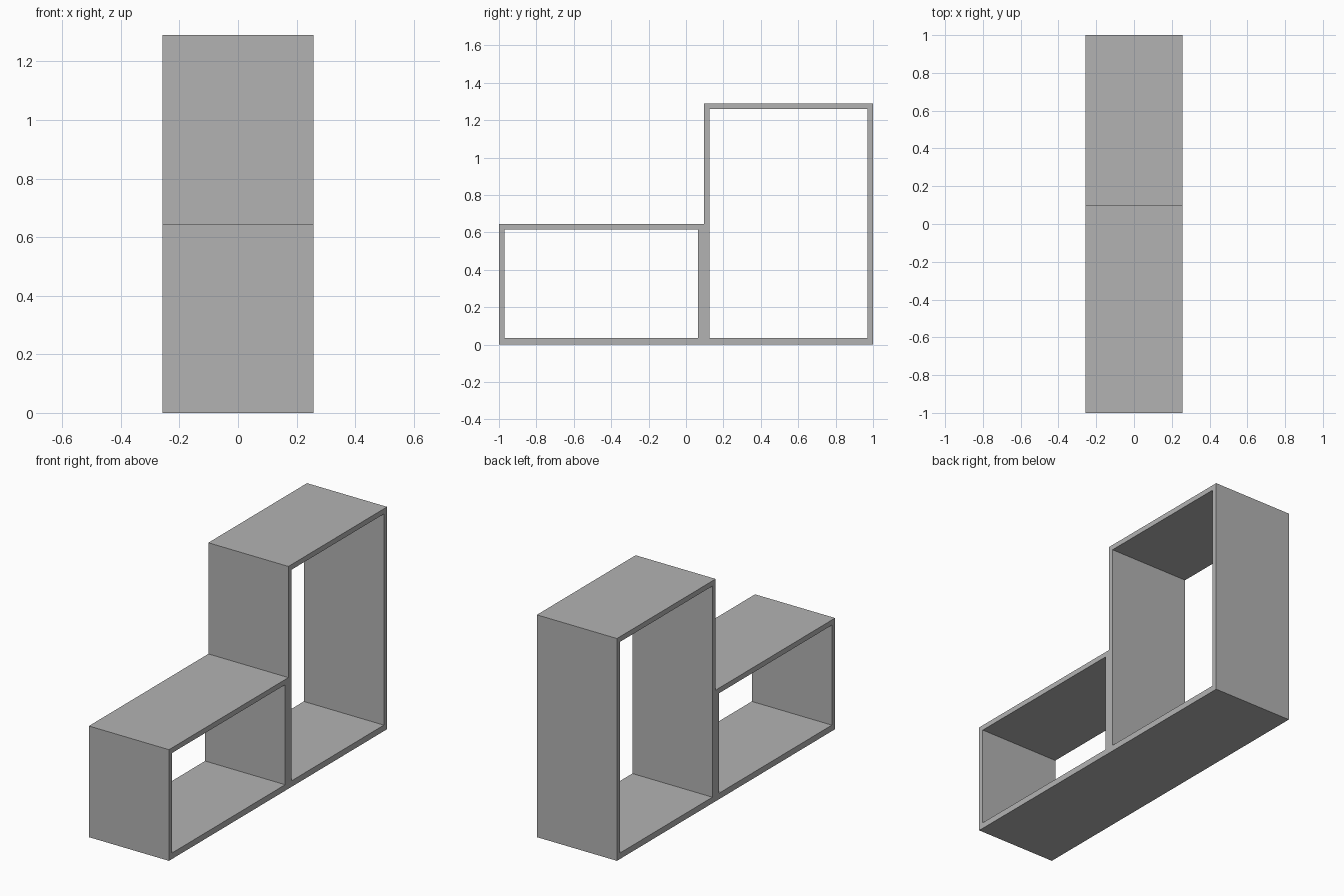
import bpy
import bmesh
from math import radians

cube = bpy.data.objects.get("Cube")
if cube:
    bpy.data.objects.remove(cube, do_unlink=True)

WIDTH = 0.514          # depth of the shelf along x
LOW, HIGH = 0.645, 1.29
STEP = 0.095           # y where the tall bay begins
WALL, BASE = 0.03, 0.035

# Plain grey finish
grey = bpy.data.materials.new("plain_grey")
grey.use_nodes = True
colour = (0.45, 0.45, 0.45, 1)
grey.diffuse_color = colour
grey.node_tree.nodes["Principled BSDF"].inputs["Base Color"].default_value = colour


def rectangle(y0, y1, z0, z1):
    return [(y0, z0), (y1, z0), (y1, z1), (y0, z1)]


# Stepped outline with one opening for each bay
outline = [(-1, 0), (1, 0), (1, HIGH), (STEP, HIGH), (STEP, LOW), (-1, LOW)]
low_opening = rectangle(-1 + WALL, STEP - WALL, BASE, LOW - WALL)
tall_opening = rectangle(STEP + WALL, 1 - WALL, BASE, HIGH - WALL)

profile = bpy.data.curves.new("shelf_profile", "CURVE")
profile.dimensions = "2D"
profile.fill_mode = "BOTH"
profile.extrude = WIDTH / 2
for loop in (outline, low_opening, tall_opening):
    spline = profile.splines.new("POLY")
    spline.points.add(len(loop) - 1)
    for point, (y, z) in zip(spline.points, loop):
        point.co = (y, z, 0, 1)
    spline.use_cyclic_u = True

# Turn the extruded profile into a clean mesh
source = bpy.data.objects.new("shelf_profile", profile)
bpy.context.collection.objects.link(source)
bpy.context.view_layer.update()
evaluated = source.evaluated_get(bpy.context.evaluated_depsgraph_get())
mesh = bpy.data.meshes.new_from_object(evaluated)
bpy.data.objects.remove(source, do_unlink=True)

bm = bmesh.new()
bm.from_mesh(mesh)
bmesh.ops.remove_doubles(bm, verts=bm.verts, dist=0.0001)
bmesh.ops.recalc_face_normals(bm, faces=bm.faces)
for face in bm.faces:
    face.smooth = False
    face.material_index = 0
bm.to_mesh(mesh)
bm.free()

# Stand the profile upright, extruded across x
shelf = bpy.data.objects.new("stepped_shelf_frame", mesh)
mesh.materials.clear()
mesh.materials.append(grey)
shelf.rotation_euler = (radians(90), 0, radians(90))
bpy.context.collection.objects.link(shelf)
